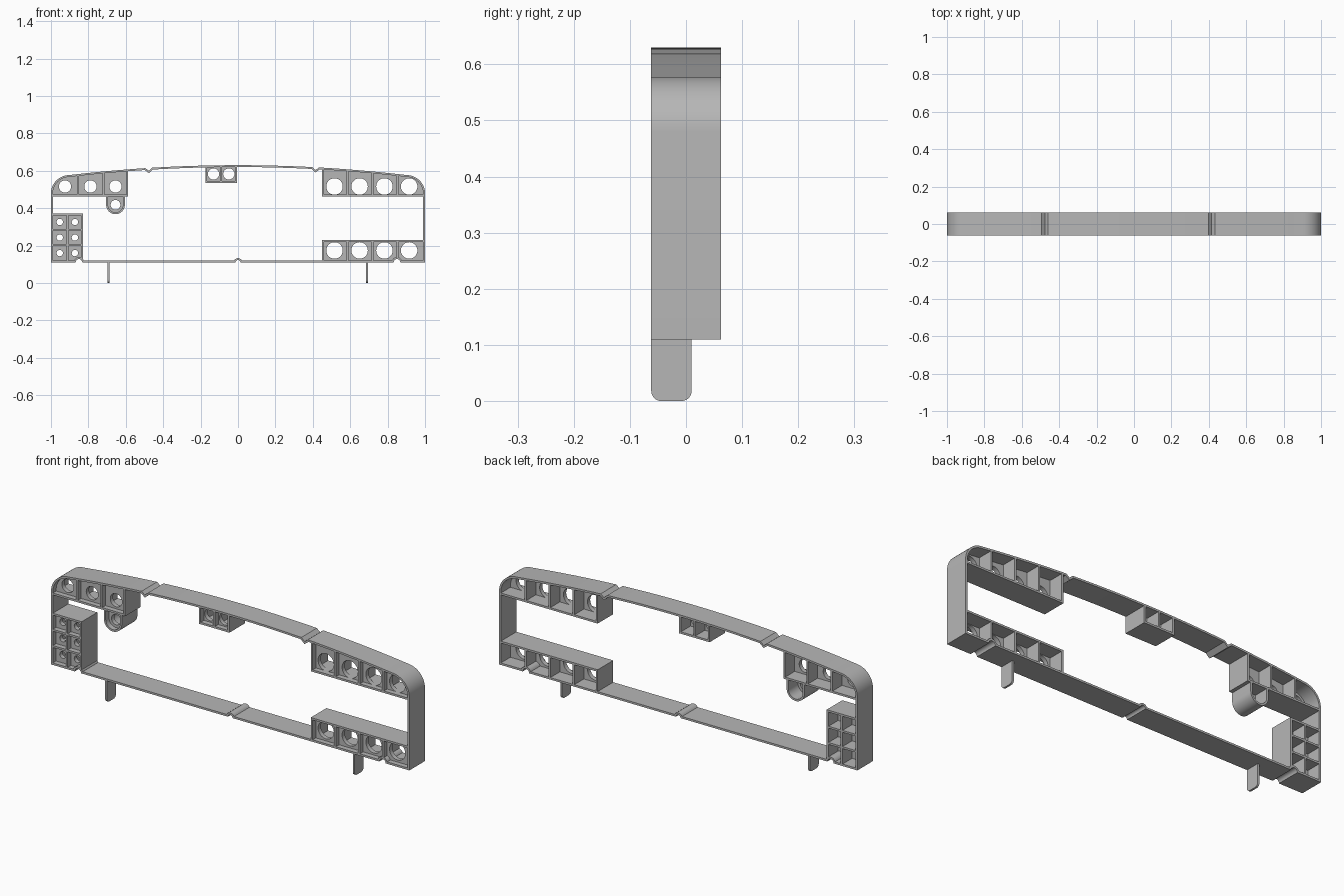
import bpy, bmesh, math

if "Cube" in bpy.data.objects:
    bpy.data.objects.remove(bpy.data.objects["Cube"])

Y0, Y1, T = -0.062, 0.062, 0.010          # front, back, wall thickness
PLATE = (-0.036, -0.014)                  # depth range of the recessed panels

gray = bpy.data.materials.new("plain gray plastic")
gray.diffuse_color = (0.47, 0.47, 0.47, 1)
gray.use_nodes = True
gray.node_tree.nodes["Principled BSDF"].inputs["Base Color"].default_value = gray.diffuse_color


def top(x):
    """Outer height of the arched roof with rounded ends and two small notches."""
    a = abs(x)
    if a > 0.9:
        return 0.48 + 0.097 * math.sqrt(max(0, 1 - ((a - 0.9) / 0.1) ** 2))
    dip = sum(0.015 * max(0, 1 - abs(x - c) / 0.018) for c in (-0.477, 0.415))
    return 0.63 - 0.065 * a * a - dip


def bottom(x):
    """Outer height of the floor with three small grooves."""
    z = 0.11
    for c, r in ((-0.85, 0.018), (0, 0.013), (0.85, 0.018)):
        if abs(x - c) < r:
            z += math.sqrt(r * r - (x - c) ** 2)
    return z


def finish(name, bm):
    bmesh.ops.recalc_face_normals(bm, faces=bm.faces)
    me = bpy.data.meshes.new(name)
    bm.to_mesh(me)
    bm.free()
    me.materials.append(gray)
    ob = bpy.data.objects.new(name, me)
    bpy.context.collection.objects.link(ob)
    bpy.ops.object.select_all(action='DESELECT')
    ob.select_set(True)
    bpy.context.view_layer.objects.active = ob
    bpy.ops.object.shade_smooth_by_angle(angle=math.radians(30))


def ring(bm, outer, inner, ya, yb, closed=True):
    """Solid band between two matching xz paths."""
    loops = [[bm.verts.new((x, y, z)) for x, z in path]
             for path, y in ((outer, ya), (inner, ya), (inner, yb), (outer, yb))]
    n = len(outer)
    for i in range(n if closed else n - 1):
        j = (i + 1) % n
        for k in range(4):
            a, b = loops[k], loops[(k + 1) % 4]
            bm.faces.new((a[i], a[j], b[j], b[i]))
    if not closed:
        for i in (0, n - 1):
            bm.faces.new([l[i] for l in loops])


def box(bm, x0, x1, z0, z1, z2=None):
    """Wall through the full depth; z2 gives a different height at x1."""
    z2 = z1 if z2 is None else z2
    pts = ((x0, z0), (x1, z0), (x1, z2), (x0, z1))
    f = [bm.verts.new((x, Y0, z)) for x, z in pts]
    b = [bm.verts.new((x, Y1, z)) for x, z in pts]
    bm.faces.new(f)
    bm.faces.new(b)
    for i in range(4):
        j = (i + 1) % 4
        bm.faces.new((f[i], f[j], b[j], b[i]))


def panel(bm, cx, cz, r, inside, corners=()):
    """Recessed panel with a round hole, filling the region around the hole."""
    angs = [2 * math.pi * i / 40 for i in range(40)]
    angs += [math.atan2(z - cz, x - cx) % (2 * math.pi) for x, z in corners]
    outer, inner = [], []
    for a in sorted(set(round(a, 5) for a in angs)):
        c, s = math.cos(a), math.sin(a)
        lo, hi = r, 0.3
        for _ in range(24):
            m = (lo + hi) / 2
            if inside(cx + m * c, cz + m * s):
                lo = m
            else:
                hi = m
        outer.append((cx + lo * c, cz + lo * s))
        inner.append((cx + r * c, cz + r * s))
    ring(bm, outer, inner, *PLATE)


def socket_block(name, xs, zs, hole_x, hole_z, r):
    """Grid of open cells; xs and zs are wall centres, None means the outer shell."""
    bm = bmesh.new()
    h = T / 2
    x_lo, x_hi = xs[0], xs[-1]
    for x in xs:
        if abs(x) < 0.99:
            z_a = zs[0] - h if zs[0] is not None else bottom(x) + 0.001
            if zs[-1] is None:
                box(bm, x - h, x + h, z_a, top(x - h) - 0.002, top(x + h) - 0.002)
            else:
                box(bm, x - h, x + h, z_a, zs[-1] + h)
    for z in zs:
        if z is not None:
            box(bm, max(x_lo - h, -0.995), min(x_hi + h, 0.995), z - h, z + h)
    for i, cx in enumerate(hole_x):
        for j, cz in enumerate(hole_z):
            a, b = xs[i], xs[i + 1]
            lo = zs[j] if zs[j] is not None else 0.0
            hi = zs[j + 1] if zs[j + 1] is not None else 1.0

            def inside(x, z):
                return (a < x < b and lo < z < hi and
                        bottom(x) + 0.003 < z < top(x) - 0.003)
            corners = [(x, z) for x in (a, b)
                       for z in (max(lo, bottom(x) + 0.003), min(hi, top(x) - 0.003))]
            panel(bm, cx, cz, r, inside, corners)
    finish(name, bm)


# outer frame: closed band with an inward mitred offset
xs = {round(-0.9 + 0.06 * i, 4) for i in range(31)}
xs |= {c + d for c in (-0.477, 0.415) for d in (-0.018, 0, 0.018)}
roof = [(x, top(x)) for x in sorted(xs, reverse=True)]
arc = [(0.9 + 0.1 * math.cos(t), 0.48 + 0.097 * math.sin(t))
       for t in (math.pi / 2 * i / 12 for i in range(12))]
floor = [(-1, 0.11)]
for c, r in ((-0.85, 0.018), (0, 0.013), (0.85, 0.018)):
    floor += [(c - r * math.cos(math.pi * i / 8), 0.11 + r * math.sin(math.pi * i / 8))
              for i in range(9)]
floor.append((1, 0.11))
outer = floor + arc + roof + [(-x, z) for x, z in reversed(arc)]
inner = []
for i, (x, z) in enumerate(outer):
    (px, pz), (nx, nz) = outer[i - 1], outer[(i + 1) % len(outer)]
    l1, l2 = math.hypot(x - px, z - pz), math.hypot(nx - x, nz - z)
    n1 = (-(z - pz) / l1, (x - px) / l1)
    n2 = (-(nz - z) / l2, (nx - x) / l2)
    k = T / (1 + n1[0] * n2[0] + n1[1] * n2[1])
    inner.append((x + k * (n1[0] + n2[0]), z + k * (n1[1] + n2[1])))
bm = bmesh.new()
ring(bm, outer, inner, Y0, Y1)
finish("outer_frame", bm)

# socket blocks
right_x, right_holes = (0.455, 0.585, 0.719, 0.853, 0.995), (0.516, 0.65, 0.783, 0.915)
socket_block("upper_right_sockets", right_x, (0.468, None), right_holes, (0.516,), 0.044)
socket_block("lower_right_sockets", right_x, (None, 0.225), right_holes, (0.174,), 0.044)
socket_block("upper_left_sockets", (-0.995, -0.856, -0.72, -0.592), (0.468, None),
             (-0.925, -0.789, -0.655), (0.516,), 0.033)
socket_block("top_center_sockets", (-0.17, -0.09, -0.01), (0.541, None),
             (-0.131, -0.049), (0.583,), 0.03)
socket_block("left_socket_grid", (-0.995, -0.912, -0.834), (None, 0.203, 0.285, 0.366),
             (-0.953, -0.872), (0.16, 0.243, 0.326), 0.017)

# rounded cup hanging below the upper left block
CX, CZ, R = -0.655, 0.418, 0.05


def cup_path(r):
    pts = [(CX + r * math.cos(t), CZ + r * math.sin(t))
           for t in (math.pi + math.pi * i / 20 for i in range(21))]
    return [(CX - r, 0.465)] + pts + [(CX + r, 0.465)]


bm = bmesh.new()
ring(bm, cup_path(R), cup_path(R - T), Y0, Y1, closed=False)
rin = R - T / 2
panel(bm, CX, CZ, 0.026,
      lambda x, z: z < 0.465 and abs(x - CX) < rin and
      (z > CZ or math.hypot(x - CX, z - CZ) < rin),
      [(CX - rin, 0.465), (CX + rin, 0.465)])
finish("round_cup", bm)

# two thin feet with rounded lower corners
for name, x in (("left_foot", -0.693), ("right_foot", 0.689)):
    bm = bmesh.new()
    r, ya, yb = 0.018, Y0, 0.010
    prof = [(ya, 0.115)]
    for c, a0 in ((ya + r, math.pi), (yb - r, 1.5 * math.pi)):
        prof += [(c + r * math.cos(a0 + math.pi / 2 * i / 6),
                  r + r * math.sin(a0 + math.pi / 2 * i / 6)) for i in range(7)]
    prof.append((yb, 0.115))
    face = bm.faces.new([bm.verts.new((x - 0.005, y, z)) for y, z in prof])
    ext = bmesh.ops.extrude_face_region(bm, geom=[face])
    bmesh.ops.translate(bm, vec=(0.01, 0, 0),
                        verts=[v for v in ext["geom"] if isinstance(v, bmesh.types.BMVert)])
    if not face.is_valid or len(bm.faces) == len(prof) + 1:
        bm.faces.new([v for v in bm.verts if v.co.x < x][:len(prof)])
    finish(name, bm)
